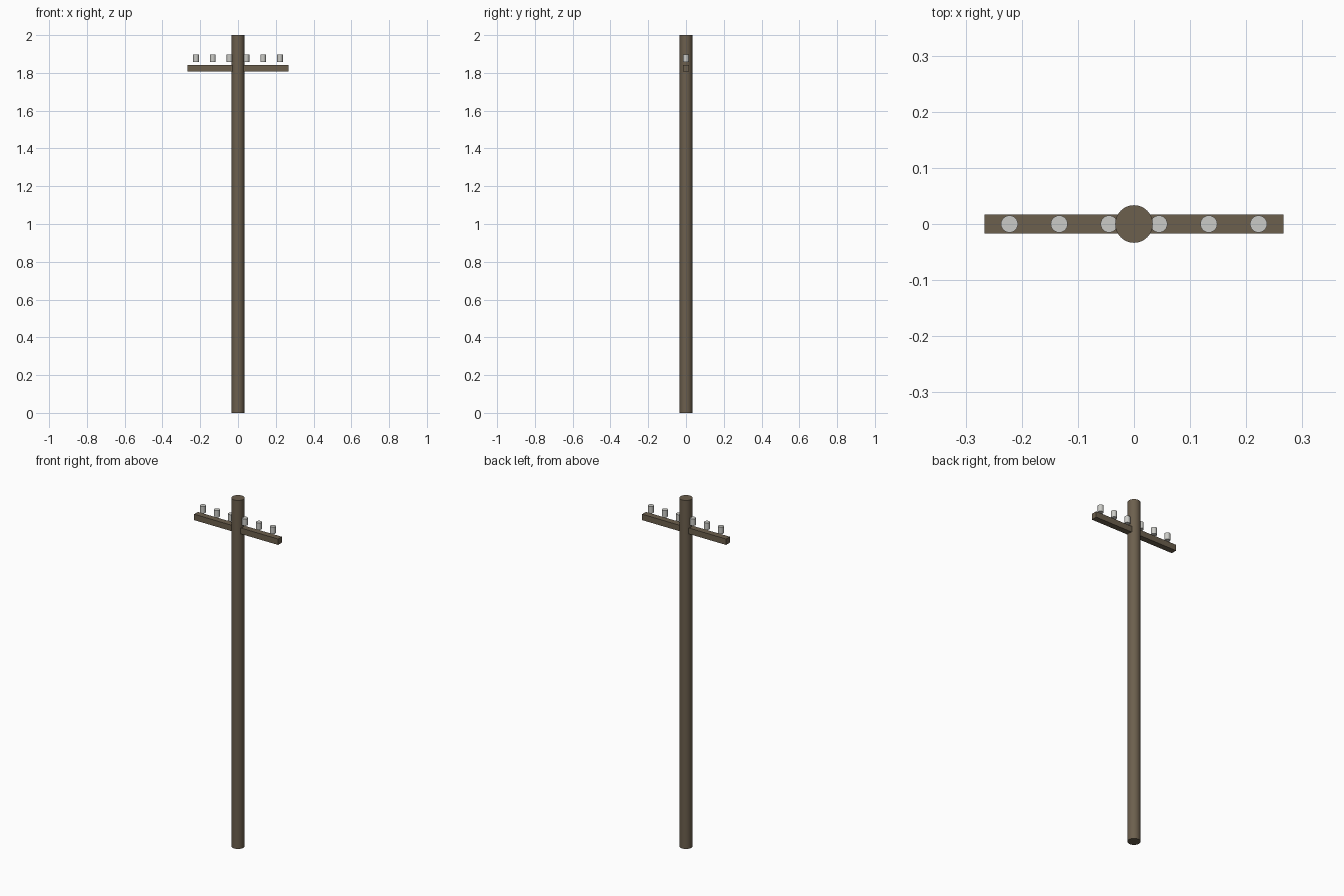
import bpy
import math

if "Cube" in bpy.data.objects:
    bpy.data.objects.remove(bpy.data.objects["Cube"])

ARM_LENGTH = 0.533
ARM_SIZE = 0.034
ARM_Z = 1.824
INSULATORS = 6


def material(name, color):
    mat = bpy.data.materials.new(name)
    mat.diffuse_color = color
    mat.use_nodes = True
    mat.node_tree.nodes["Principled BSDF"].inputs["Base Color"].default_value = mat.diffuse_color
    return mat


wood = material("weathered_wood", (0.15, 0.115, 0.075, 1))
glass = material("pale_glass", (0.6, 0.6, 0.57, 1))


def cylinder(name, radius, bottom, top, x, sides, mat):
    bpy.ops.mesh.primitive_cylinder_add(
        vertices=sides, radius=radius, depth=top - bottom,
        location=(x, 0, (bottom + top) / 2))
    obj = bpy.context.object
    obj.name = name
    obj.data.materials.append(mat)
    bpy.ops.object.shade_smooth_by_angle(angle=math.radians(40))
    return obj


# Upright pole
cylinder("pole", 0.0335, 0, 2, 0, 32, wood)

# Crossarm running through the pole
bpy.ops.mesh.primitive_cube_add(size=1, location=(0, 0, ARM_Z))
arm = bpy.context.object
arm.name = "crossarm"
arm.scale = (ARM_LENGTH, ARM_SIZE, ARM_SIZE)
bpy.ops.object.transform_apply(location=False, rotation=False, scale=True)
arm.data.materials.append(wood)

# Row of insulators, evenly spaced above the crossarm
spacing = ARM_LENGTH / INSULATORS
for i in range(INSULATORS):
    x = (i - (INSULATORS - 1) / 2) * spacing
    cylinder(f"insulator_{i + 1}", 0.0152, 1.858, 1.897, x, 24, glass)
